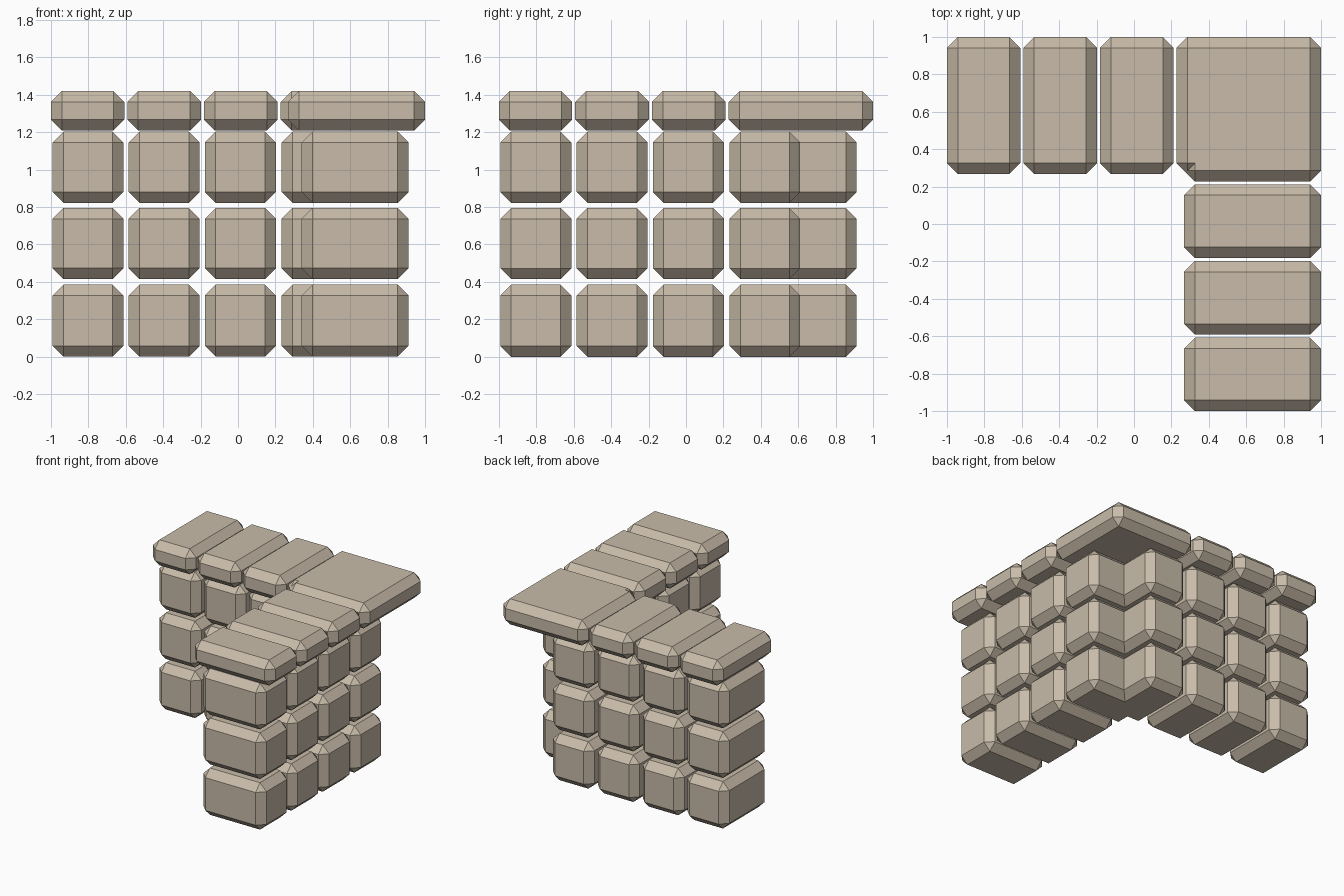
import bpy, bmesh

if "Cube" in bpy.data.objects:
    bpy.data.objects.remove(bpy.data.objects["Cube"])

stone = bpy.data.materials.new("sandstone")
stone.diffuse_color = (0.58, 0.50, 0.395, 1)
stone.use_nodes = True
stone.node_tree.nodes["Principled BSDF"].inputs["Base Color"].default_value = stone.diffuse_color


def block(name, xr, yr, zr, chamfer=0.058):
    """Box with flat chamfers, given by its extents on each axis."""
    bm = bmesh.new()
    bmesh.ops.create_cube(bm, size=1)
    for v in bm.verts:
        v.co = [r[0] if c < 0 else r[1] for c, r in zip(v.co, (xr, yr, zr))]
    bmesh.ops.bevel(bm, geom=bm.edges[:], offset=chamfer, segments=1,
                    affect='EDGES', profile=0.5)
    bmesh.ops.recalc_face_normals(bm, faces=bm.faces[:])
    me = bpy.data.meshes.new(name)
    bm.to_mesh(me)
    bm.free()
    me.materials.append(stone)
    ob = bpy.data.objects.new(name, me)
    bpy.context.collection.objects.link(ob)


# Spans along each wall, and across its thickness
brick_spans = [(-0.992, -0.612), (-0.585, -0.205), (-0.177, 0.203), (0.233, 0.61)]
cap_spans = [(-1.0, -0.608), (-0.592, -0.198), (-0.182, 0.212), (0.228, 1.0)]
courses = [(0.0, 0.385), (0.415, 0.795), (0.823, 1.203)]
thick, cap_thick, cap_z = (0.34, 0.912), (0.267, 1.0), (1.21, 1.42)

# Courses of bricks: back wall runs along x, side wall along y
for row, z in enumerate(courses, 1):
    for i, span in enumerate(brick_spans, 1):
        block(f"back_brick_{row}_{i}", span, thick, z)
        block(f"side_brick_{row}_{i}", thick, span, z)

# Coping stones, the wide pair overlapping at the corner
for i, span in enumerate(cap_spans, 1):
    block(f"back_cap_{i}", span, cap_thick, cap_z)
    block(f"side_cap_{i}", cap_thick, span, cap_z)
